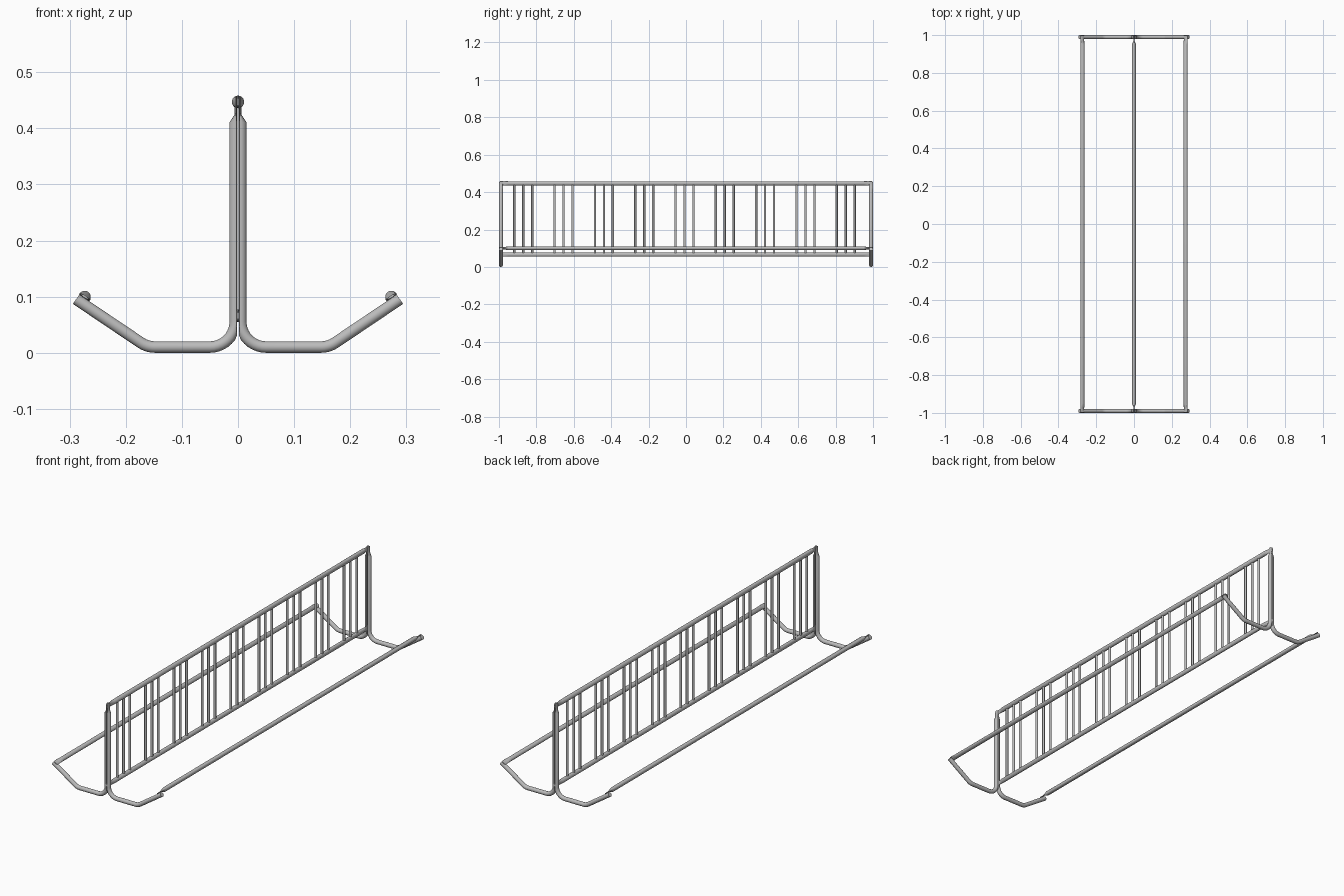
import bpy, bmesh, math
from mathutils import Vector

cube = bpy.data.objects.get("Cube")
if cube:
    bpy.data.objects.remove(cube, do_unlink=True)

steel = bpy.data.materials.new("galvanised grey")
steel.use_nodes = True
GREY = (0.5, 0.5, 0.5, 1)
steel.diffuse_color = GREY
steel.node_tree.nodes["Principled BSDF"].inputs["Base Color"].default_value = GREY

R = 0.0102        # main tube radius
LEG_Y = 0.9895    # end frame position
GAP = 0.0022      # half gap between paired posts


def loft(name, sections, sides=24, fix=None):
    """Skin elliptical rings (centre, axis u, axis v) into a capped tube."""
    bm = bmesh.new()
    rings = []
    for c, u, v in sections:
        ring = []
        for i in range(sides):
            a = 2 * math.pi * i / sides
            p = c + u * math.cos(a) + v * math.sin(a)
            ring.append(bm.verts.new(fix(p) if fix else p))
        rings.append(ring)
    for r0, r1 in zip(rings, rings[1:]):
        for i in range(sides):
            j = (i + 1) % sides
            bm.faces.new((r0[i], r0[j], r1[j], r1[i]))
    bm.faces.new(rings[0])
    bm.faces.new(rings[-1])
    bmesh.ops.recalc_face_normals(bm, faces=bm.faces)
    mesh = bpy.data.meshes.new(name)
    bm.to_mesh(mesh)
    bm.free()
    mesh.materials.append(steel)
    obj = bpy.data.objects.new(name, mesh)
    bpy.context.collection.objects.link(obj)
    bpy.ops.object.select_all(action='DESELECT')
    obj.select_set(True)
    bpy.context.view_layer.objects.active = obj
    bpy.ops.object.shade_smooth_by_angle(angle=math.radians(35))
    return obj


def leg(name, sx, sy):
    """Post with crushed top, bent into a foot and an upturned arm."""
    # x, z, half thickness in the bend plane, half depth
    pts = [(0.0035, 0.458, 0.0014, 0.0055), (0.0035, 0.452, 0.0014, 0.0095),
           (0.0035, 0.426, 0.0014, R), (0.005, 0.411, R, R)]
    bend = 0.045
    for i in range(11):
        a = math.pi + i / 10 * math.pi / 2
        pts.append((0.005 + bend + bend * math.cos(a),
                    R + bend + bend * math.sin(a), R, R))
    # Upturned arm, with a soft elbow
    slope = math.radians(33.5)
    er = 0.045
    for i in range(6):
        a = slope * i / 5
        pts.append((0.148 + er * math.sin(a), R + er * (1 - math.cos(a)), R, R))
    pts.append((0.2885, 0.0955, R, R))

    sections = []
    for i, (x, z, a, b) in enumerate(pts):
        if i < 4:
            t = Vector((0, 0, -1))
        else:
            p, q = pts[i - 1], pts[min(i + 1, len(pts) - 1)]
            t = Vector((q[0] - p[0], 0, q[1] - p[1])).normalized()
        sections.append((Vector((sx * x, sy * LEG_Y, z)),
                         Vector((-t.z * sx, 0, t.x)) * a, Vector((0, b, 0))))

    # The inner side of each post is pressed flat against its twin
    def flatten(p):
        return Vector((sx * max(sx * p.x, GAP), p.y, p.z))
    loft(name, sections, fix=flatten)


def rail(name, x, z, radius, thin_dir, end, tip_wide):
    """Long straight tube with both ends crushed to flat tabs."""
    wide_dir = Vector((-thin_dir.z, 0, thin_dir.x))
    half = [(0.95, radius, radius), (0.972, 0.0021, tip_wide),
            (end - 0.006, 0.0021, tip_wide), (end, 0.0021, tip_wide * 0.6)]
    stations = [(-y, a, b) for y, a, b in reversed(half)] + half
    loft(name, [(Vector((x, y, z)), thin_dir * a, wide_dir * b)
                for y, a, b in stations])


# End frames: four mirrored legs
for sy, end in ((-1, "front"), (1, "back")):
    for sx, side in ((1, "left"), (-1, "right")):
        leg(f"{end}_{side}_leg", sx, sy)

# Centre rails clamped between the paired posts
TOP_Z, LOW_Z = 0.447, 0.066
rail("top_rail", 0, TOP_Z, 0.011, Vector((1, 0, 0)), 1.0, 0.0115)
rail("bottom_rail", 0, LOW_Z, 0.0105, Vector((1, 0, 0)), 1.0, 0.0115)

# Outer rails resting on the upturned arms
tilt = math.radians(33.5)
for sx, side in ((1, "left"), (-1, "right")):
    rail(f"{side}_outer_rail", sx * 0.273, 0.1, 0.0105,
         Vector((-sx * math.sin(tilt), 0, math.cos(tilt))), 0.999, 0.0115)

# Upright bars in nine groups of three
for g in range(-4, 5):
    for k in (-1, 0, 1):
        y = -0.008 + g * 0.2155 + k * 0.048
        loft(f"upright_bar_{(g + 4) * 3 + k + 2}",
             [(Vector((0, y, z)), Vector((0.006, 0, 0)), Vector((0, 0.006, 0)))
              for z in (LOW_Z, TOP_Z)], sides=16)
